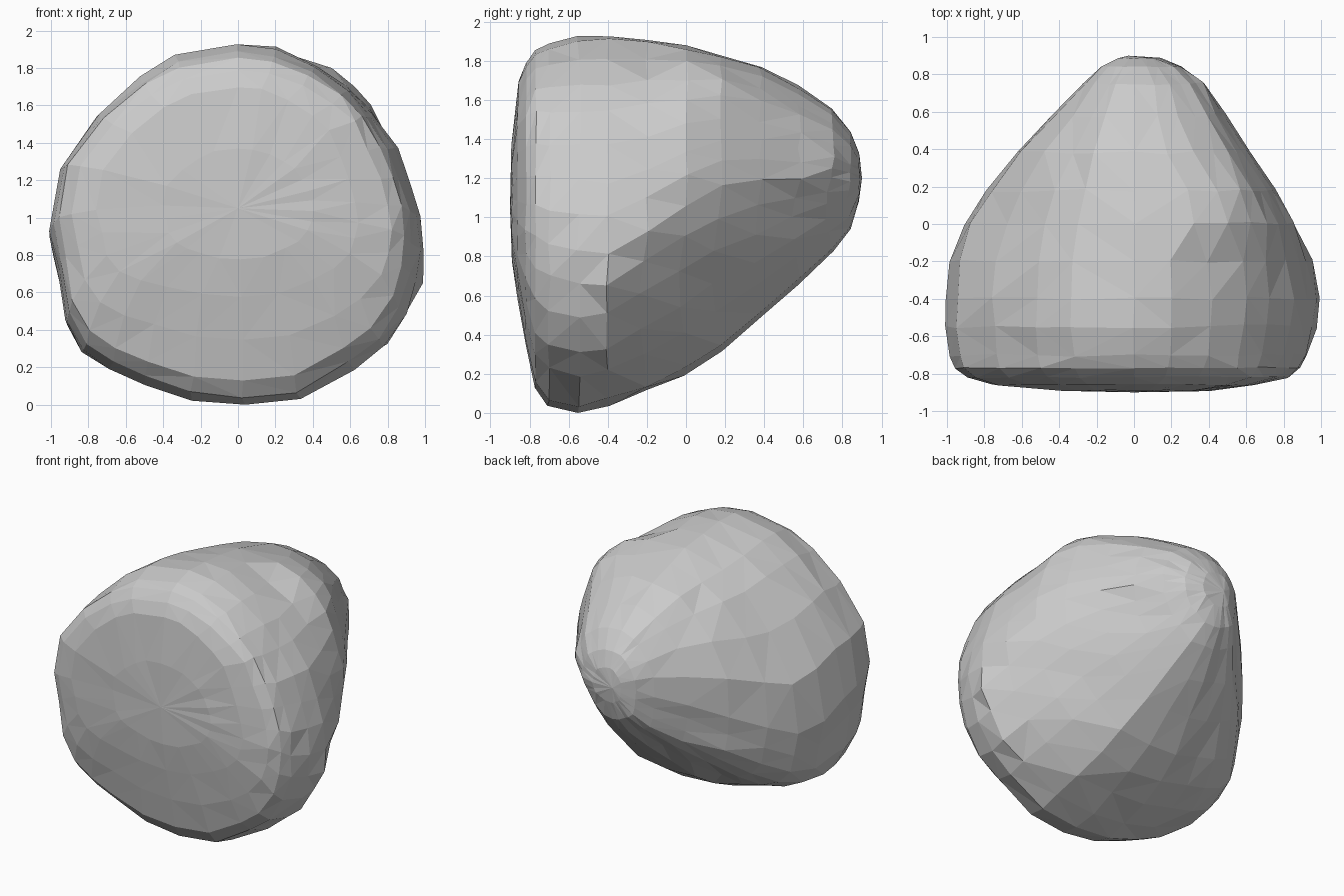
import bpy, bmesh, random
from mathutils import Vector

if "Cube" in bpy.data.objects:
    bpy.data.objects.remove(bpy.data.objects["Cube"])

random.seed(4)

# Outline of the boulder seen from the front (x, z)
outline = [(0, 1.93), (.2, 1.91), (.42, 1.82), (.62, 1.7), (.76, 1.58), (.85, 1.37),
           (.93, 1.18), (.98, 1.0), (1, .82), (.98, .65), (.93, .48), (.8, .3),
           (.63, .18), (.34, .03), (.03, 0), (-.25, .02), (-.5, .11), (-.68, .18),
           (-.83, .28), (-.92, .45), (-.96, .7), (-1, .93), (-.95, 1.26),
           (-.75, 1.55), (-.52, 1.76), (-.33, 1.87)]
MID = .87
unit = [(x, (z - MID) / (1.93 - MID if z > MID else MID)) for x, z in outline]

# Cross-sections front to back:
# y, left, right, bottom, top, widest height on the left and on the right
sections = [(-.89, .40, .40, .78, 1.37, 1.05, 1.05),
            (-.86, .76, .64, .58, 1.70, 1.0, 1.0),
            (-.82, .89, .82, .35, 1.79, .97, .97),
            (-.77, .96, .89, .13, 1.855, .95, .95),
            (-.70, .985, .93, .04, 1.88, .92, .92),
            (-.55, 1.0, .975, 0, 1.92, .88, .88),
            (-.40, 1.0, 1.0, .04, 1.93, .82, .87),
            (-.20, .98, .95, .11, 1.91, .72, .98),
            (0, .91, .86, .20, 1.87, .68, 1.12),
            (.18, .80, .75, .32, 1.83, .77, 1.22),
            (.38, .63, .62, .48, 1.77, .9, 1.24),
            (.58, .44, .49, .66, 1.67, 1.02, 1.23),
            (.75, .27, .38, .82, 1.55, 1.12, 1.22),
            (.84, .18, .26, .94, 1.44, 1.18, 1.2),
            (.885, .09, .14, 1.08, 1.33, 1.2, 1.2)]

# Flattened sides: upper right, and lower back right (normal, distance, strength)
planes = [(Vector((.394, -.05, .343)), .829, .9),
          (Vector((.171, .148, -.111)), .036, .65)]


def flatten(p):
    for normal, dist, strength in planes:
        over = (normal.dot(p) - dist) / normal.length_squared
        if over > 0:
            p = p - normal * over * strength
    return p


bm = bmesh.new()
rings = []
for y, left, right, bottom, top, mid_l, mid_r in sections:
    wob = .01 if -.75 < y < .8 else .004
    ring = []
    for ux, uz in unit:
        mid = mid_r if ux > 0 else mid_l
        # shoulder on the upper right towards the back
        if ux > 0 and uz > 0 and y > -.1:
            ux = ux ** (.6 if y < .3 else .8)
        x = ux * (right if ux > 0 else left)
        z = mid + uz * (top - mid if uz > 0 else mid - bottom)
        p = Vector((x, y, z))
        if y > -.8 and ux > .3:
            p = flatten(p)
        p += Vector([random.uniform(-wob, wob) for _ in range(3)])
        p.z = max(p.z, 0)
        ring.append(bm.verts.new(p))
    rings.append(ring)

# Skin between the sections, closed by a fan at each end
n = len(unit)
for a, b in zip(rings, rings[1:]):
    for i in range(n):
        k = (i + 1) % n
        bm.faces.new((a[i], a[k], b[k], b[i]))
for ring, tip in ((rings[0], (0, -.9, 1.05)), (rings[-1], (-.03, .9, 1.2))):
    v = bm.verts.new(tip)
    for i in range(n):
        bm.faces.new((ring[i], ring[(i + 1) % n], v))

bmesh.ops.triangulate(bm, faces=bm.faces[:], quad_method='SHORT_EDGE')
bmesh.ops.recalc_face_normals(bm, faces=bm.faces[:])
mesh = bpy.data.meshes.new("boulder")
bm.to_mesh(mesh)
bm.free()
boulder = bpy.data.objects.new("boulder", mesh)
bpy.context.collection.objects.link(boulder)
